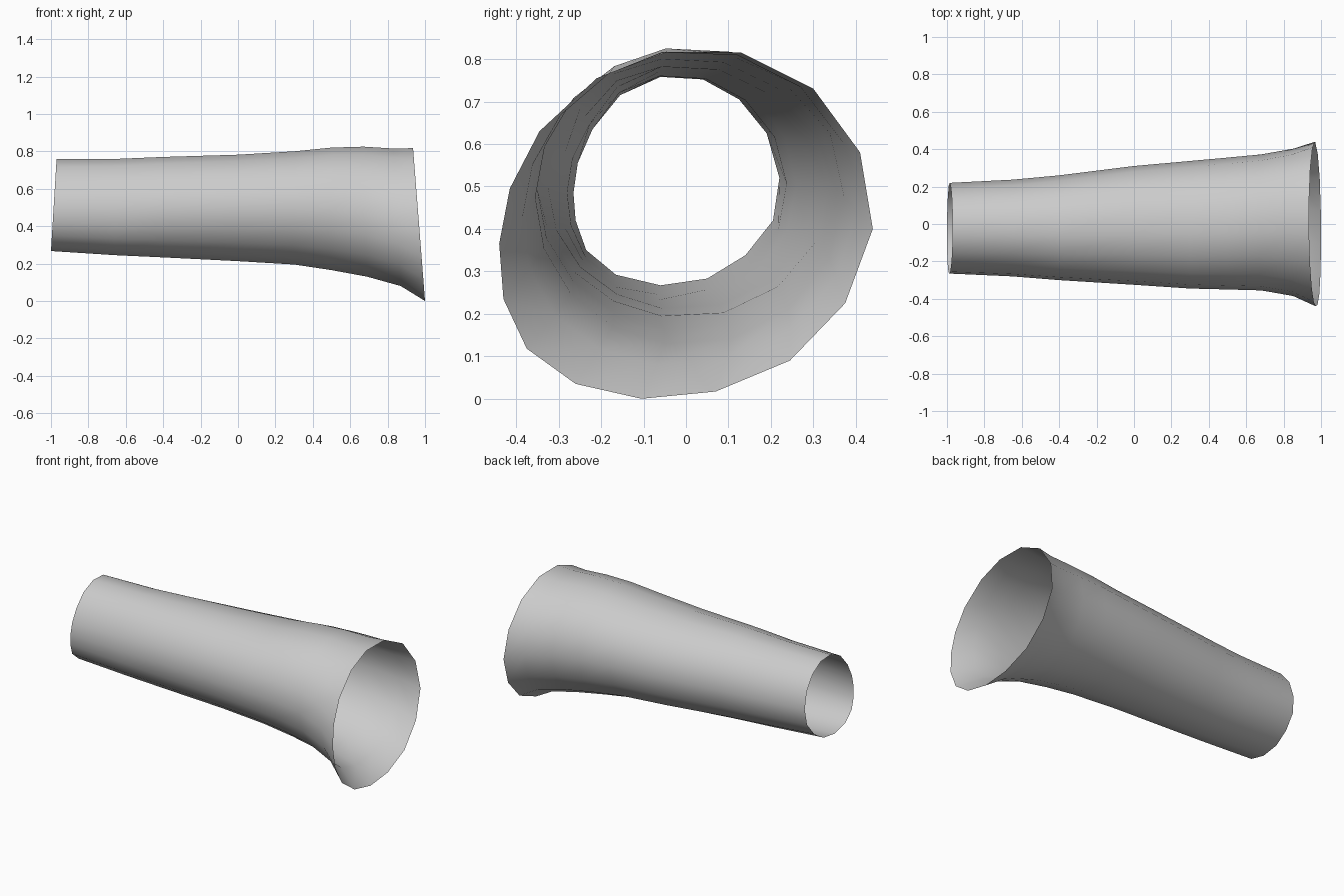
import bpy
import bmesh
from math import sin, cos, radians

default_cube = bpy.data.objects.get("Cube")
if default_cube:
    bpy.data.objects.remove(default_cube, do_unlink=True)

# Outlines of the two open ends as (y, z) in hundredths, clockwise from the top
CUFF_OUTLINE = [(-6, 75.8), (4, 75.2), (12.5, 70.5), (19, 62.5), (22, 52), (20.5, 42), (14, 33.8), (5, 28.3),
                (-6, 26.7), (-16.5, 29.2), (-23.5, 35), (-26, 42), (-26.5, 48.5), (-25.5, 55.5), (-22, 63.5),
                (-15.5, 71.5)]
FLARE_OUTLINE = [(-5.5, 81.7), (13, 81.5), (30, 73), (41, 58), (44, 40), (37.5, 22.5), (24.5, 9), (7, 1.7),
                 (-10.5, 0), (-26, 3.5), (-37.5, 11.8), (-43, 23.5), (-44, 36.5), (-41.5, 49.5), (-34.5, 63),
                 (-21, 75.5)]

# Rings along the tube: x, lean, y low, y high, z low, z high,
# shape (-1 is the cuff outline, 0 the oval body, 1 the flare outline)
STATIONS = [
    (-.985, .015, -.265, .22, .267, .758, -1),
    (-.65, .01, -.28, .237, .245, .76, -.6),
    (-.4, 0, -.3, .26, .233, .77, -.3),
    (0, 0, -.325, .31, .213, .782, 0),
    (.3, 0, -.345, .337, .195, .8, 0),
    (.5, 0, -.35, .355, .165, .82, 0),
    (.68, -.01, -.355, .372, .13, .825, .1),
    (.85, -.02, -.385, .402, .08, .815, .5),
    (.968, -.032, -.44, .44, 0, .817, 1),
]


def normalise(values):
    """Rescale a list of values to run from zero to one."""
    low, high = min(values), max(values)
    return [(value - low) / (high - low) for value in values]


def unit_outline(outline):
    """Fit an outline into the unit square."""
    across, upward = zip(*outline)
    return list(zip(normalise(across), normalise(upward)))


def oval_outline():
    """Oval whose points are spaced a little wider on one side."""
    angles = [-9 + 24.75 * i for i in range(8)] + [189 + 20.25 * i for i in range(8)]
    return [(sin(radians(angle)), cos(radians(angle))) for angle in angles]


def mix(start, end, factor):
    return start + (end - start) * factor


def add_ring(mesh, station, cuff, body, flare):
    """Blend the body outline toward an end and fit it to one station."""
    x, lean, y_low, y_high, z_low, z_high, shape = station
    end_outline = flare if shape > 0 else cuff
    ring = []
    for (body_y, body_z), (end_y, end_z) in zip(body, end_outline):
        across = mix(body_y, end_y, abs(shape))
        upward = mix(body_z, end_z, abs(shape))
        position = (x + lean * (2 * upward - 1),
                    mix(y_low, y_high, across),
                    mix(z_low, z_high, upward))
        ring.append(mesh.verts.new(position))
    return ring


def bridge(mesh, first, second):
    """Join two neighbouring rings with quads that face outward."""
    for index in range(len(first)):
        previous = index - 1
        mesh.faces.new((first[previous], first[index], second[index], second[previous]))


# Single-walled tube, open at both ends
mesh = bmesh.new()
outlines = [unit_outline(outline) for outline in (CUFF_OUTLINE, oval_outline(), FLARE_OUTLINE)]
rings = [add_ring(mesh, station, *outlines) for station in STATIONS]
for first, second in zip(rings, rings[1:]):
    bridge(mesh, first, second)
for face in mesh.faces:
    face.smooth = True
mesh.normal_update()

tube_mesh = bpy.data.meshes.new("flared_sleeve")
mesh.to_mesh(tube_mesh)
mesh.free()
sleeve = bpy.data.objects.new("flared_sleeve", tube_mesh)
bpy.context.collection.objects.link(sleeve)

# Plain light grey surface
grey = bpy.data.materials.new("light_grey")
grey.use_nodes = True
colour = (.6, .6, .6, 1)
grey.diffuse_color = colour
grey.node_tree.nodes["Principled BSDF"].inputs["Base Color"].default_value = colour
tube_mesh.materials.append(grey)
